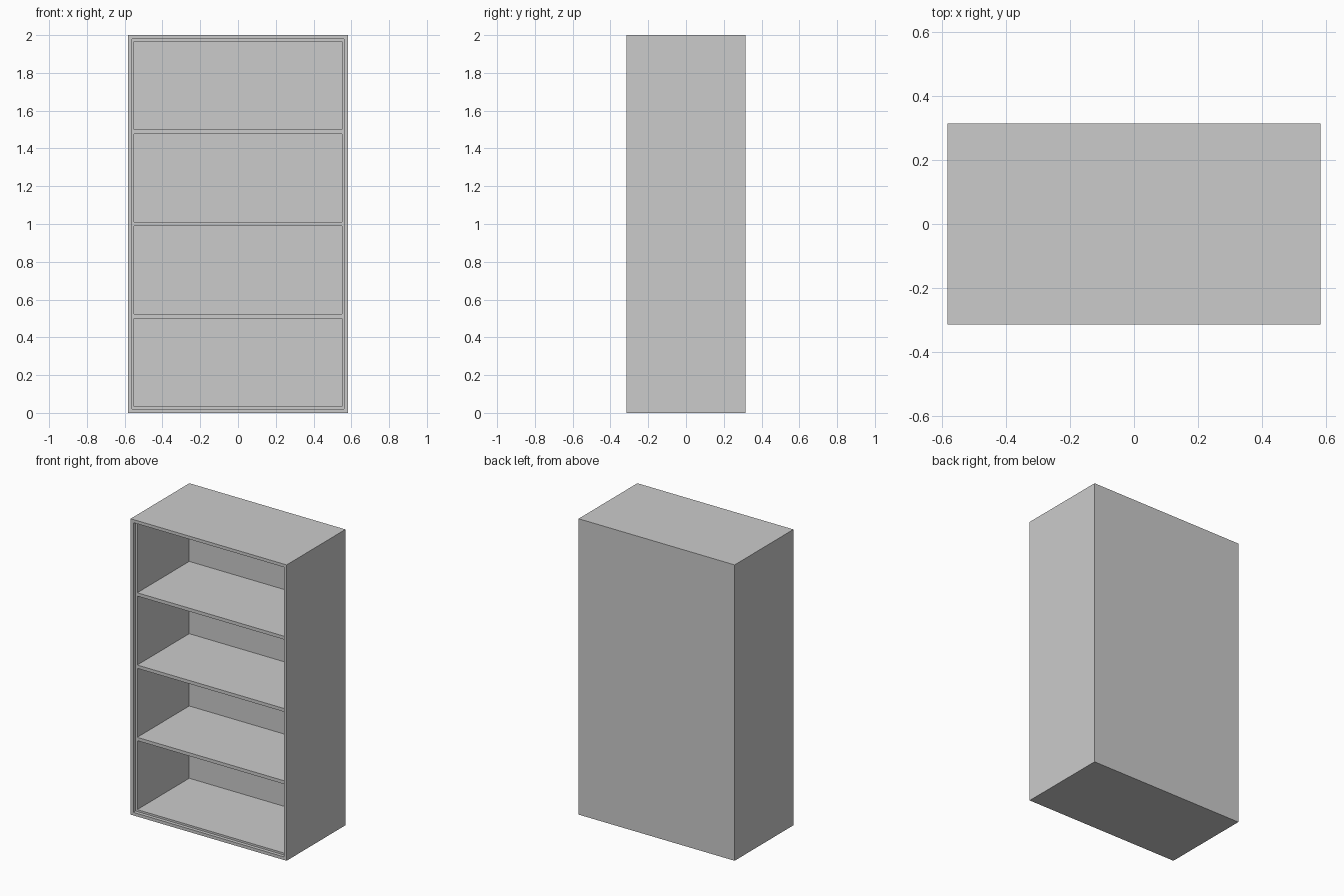
import bpy, bmesh
from mathutils import Matrix, Vector

if "Cube" in bpy.data.objects:
    bpy.data.objects.remove(bpy.data.objects["Cube"])

W, D, H = 1.167, 0.628, 2.0      # overall size
RIM, LIP = 0.021, 0.013          # outer rim and inner lip widths
STEP, BACK = 0.023, 0.05         # front step depth, back panel thickness
SHELF, BAYS = 0.0225, 4


def box_mesh(size, centre):
    bm = bmesh.new()
    bmesh.ops.create_cube(bm, size=1, matrix=Matrix.Translation(centre) @ Matrix.Diagonal((*size, 1)))
    return bm


def finish(bm, name):
    bmesh.ops.recalc_face_normals(bm, faces=bm.faces)
    mesh = bpy.data.meshes.new(name)
    bm.to_mesh(mesh)
    bm.free()
    obj = bpy.data.objects.new(name, mesh)
    bpy.context.collection.objects.link(obj)
    return obj


def recess(bm, face, border, depth):
    # inset the face, then push it straight back as a pocket
    bmesh.ops.inset_individual(bm, faces=[face], thickness=border, use_even_offset=True)
    new = bmesh.ops.extrude_discrete_faces(bm, faces=[face])["faces"][0]
    bmesh.ops.translate(bm, verts=new.verts, vec=Vector((0, depth, 0)))
    return new


# Cabinet shell with a stepped front opening
bm = box_mesh((W, D, H), (0, 0, H / 2))
bm.normal_update()
front = min(bm.faces, key=lambda f: f.calc_center_median().y)
front = recess(bm, front, RIM, STEP)
recess(bm, front, LIP, D - BACK - STEP)
finish(bm, "cabinet_shell")

# Shelves, flush with the inner lip
edge = RIM + LIP
bay = (H - 2 * edge - (BAYS - 1) * SHELF) / BAYS
depth = D - BACK - STEP
for i in range(1, BAYS):
    z = edge + i * (bay + SHELF) - SHELF / 2
    bm = box_mesh((W - 2 * edge, depth, SHELF), (0, -D / 2 + STEP + depth / 2, z))
    finish(bm, f"shelf_{i}")
